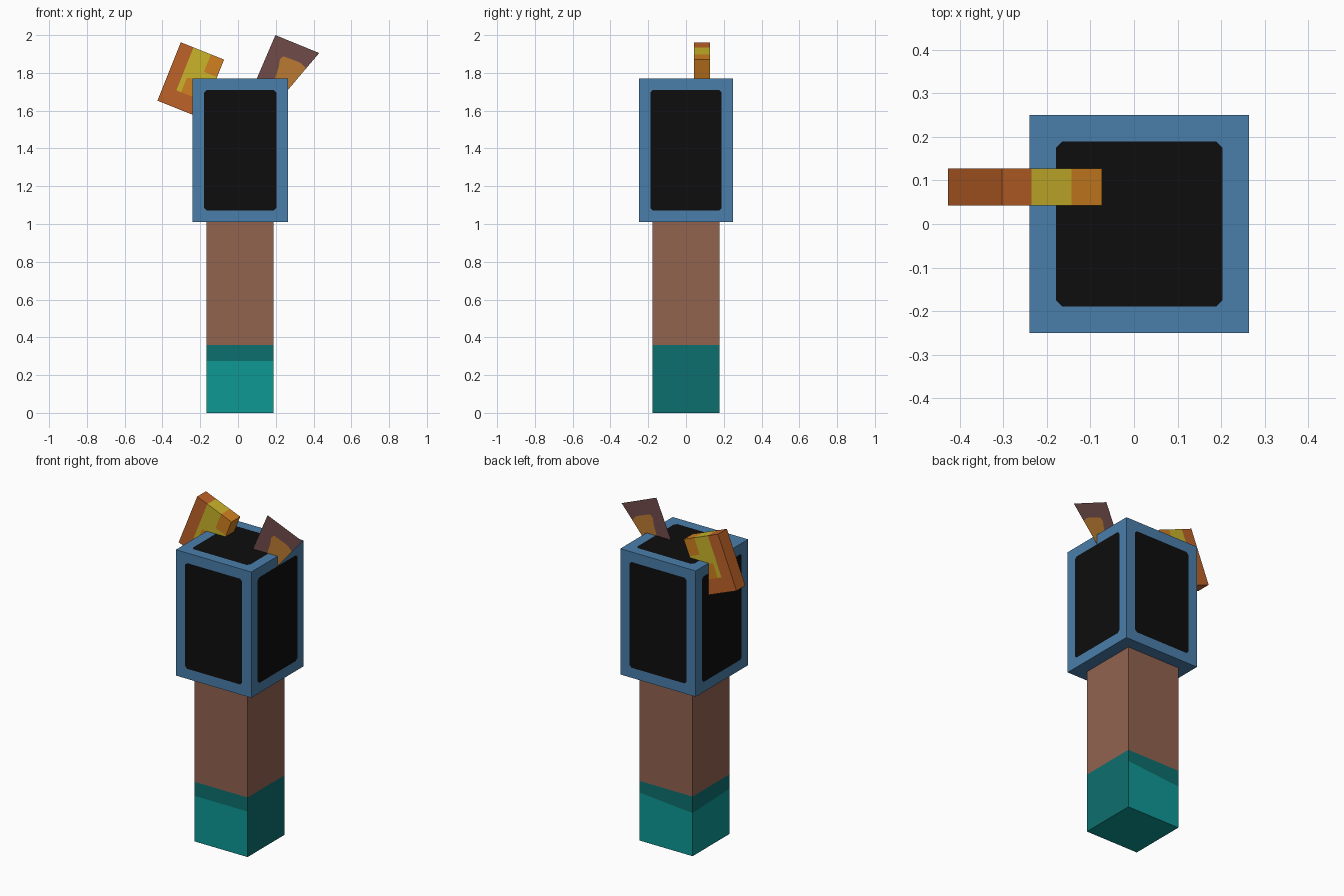
import bpy, bmesh, math
from mathutils import Vector

if "Cube" in bpy.data.objects:
    bpy.data.objects.remove(bpy.data.objects["Cube"], do_unlink=True)


def material(name, rgb):
    lin = [(c / 255 / 12.92) if c < 11 else ((c / 255 + 0.055) / 1.055) ** 2.4 for c in rgb]
    m = bpy.data.materials.new(name)
    m.use_nodes = True
    m.diffuse_color = (*lin, 1)
    bsdf = m.node_tree.nodes["Principled BSDF"]
    bsdf.inputs["Base Color"].default_value = (*lin, 1)
    bsdf.inputs["Roughness"].default_value = 0.9
    return m


BLUE = material("blue", (74, 126, 170))
BLACK = material("black", (13, 13, 13))
BROWN = material("brown", (145, 99, 79))
TEAL = material("teal", (14, 152, 149))
DARK_TEAL = material("dark teal", (13, 110, 110))
ORANGE = material("burnt orange", (190, 98, 40))
YELLOW = material("yellow", (202, 180, 42))
AMBER = material("amber", (208, 128, 32))
PLUM = material("plum brown", (112, 76, 73))
OCHRE = material("ochre", (186, 122, 50))


def finish(name, bm, mats, recalc=True):
    if recalc:
        bmesh.ops.recalc_face_normals(bm, faces=bm.faces[:])
    me = bpy.data.meshes.new(name)
    bm.to_mesh(me)
    bm.free()
    for m in mats:
        me.materials.append(m)
    ob = bpy.data.objects.new(name, me)
    bpy.context.collection.objects.link(ob)
    return ob


def box(lo, hi):
    bm = bmesh.new()
    bmesh.ops.create_cube(bm, size=1)
    for v in bm.verts:
        v.co = Vector([(a + b) / 2 + c * (b - a) for a, b, c in zip(lo, hi, v.co)])
    return bm


# Head: blue case with a clipped-corner black panel on the sides and top
bm = box((-0.24, -0.25, 1.01), (0.264, 0.25, 1.77))
panels = [f for f in bm.faces if f.normal.z > -0.5]
for f in panels:
    bmesh.ops.inset_individual(bm, faces=[f], thickness=0.086)
corners = list({v for f in panels for v in f.verts})
bmesh.ops.bevel(bm, geom=corners, offset=0.014, offset_type='OFFSET',
                segments=1, affect='VERTICES')
for f in bm.faces:
    f.material_index = 1 if len(f.verts) == 8 else 0
finish("head_case", bm, [BLUE, BLACK])

# Column: brown upper part
X0, X1, Y = -0.168, 0.188, 0.177
finish("column", box((X0, -Y, 0.36), (X1, Y, 1.01)), [BROWN])

# Foot: teal with a dark band of uneven height, fully dark on the +x side
bm = bmesh.new()
ring = [(X0, -Y, 0.275), (X1, -Y, 0.275), (X1, Y, 0.29), (X0, Y, 0.26)]
levels = [[bm.verts.new((x, y, z)) for x, y, z in
           [(p[0], p[1], h if h is not None else p[2]) for p in ring]]
          for h in (0, None, 0.36)]
for k in range(2):
    for i in range(4):
        j = (i + 1) % 4
        f = bm.faces.new((levels[k][i], levels[k][j], levels[k + 1][j], levels[k + 1][i]))
        f.material_index = 1 if k == 1 or i == 1 else 0
bm.faces.new(levels[0][::-1])
bm.faces.new(levels[2]).material_index = 1
finish("foot", bm, [TEAL, DARK_TEAL])

# Tilted block: patchwork grid on both broad faces, u along the top, v downward
us = [0, 0.073, 0.10, 0.172, 0.247]
vs = [0, 0.10, 0.185, 0.245, 0.333]
pattern = ["OYYA", "OYYY", "OYAA", "OOOO"]
tilt = math.radians(-21.8)
u_dir = Vector((math.cos(tilt), 0, math.sin(tilt)))
v_dir = Vector((math.sin(tilt), 0, -math.cos(tilt)))
top_left = Vector((-0.303, 0, 1.962))
bm = bmesh.new()
sheets = []
for y in (0.043, 0.127):
    grid = []
    for r, v in enumerate(vs):
        slope = -0.23 if r == 2 else 0
        grid.append([bm.verts.new(top_left + u_dir * u + v_dir * (v + slope * u) + Vector((0, y, 0)))
                     for u in us])
    sheets.append(grid)
    for r in range(4):
        for c in range(4):
            f = bm.faces.new((grid[r][c], grid[r][c + 1], grid[r + 1][c + 1], grid[r + 1][c]))
            f.material_index = "OYA".index(pattern[r][c])
a, b = sheets
for i in range(4):
    rims = [((0, i), (0, i + 1), pattern[0][i]),     # top edge
            ((4, i), (4, i + 1), "O"),               # bottom edge
            ((i, 0), (i + 1, 0), "O"),               # outer end
            ((i, 4), (i + 1, 4), "AAAO"[i])]         # inner end
    for (r, c), (s, d), key in rims:
        f = bm.faces.new((a[r][c], a[s][d], b[s][d], b[r][c]))
        f.material_index = "OYA".index(key)
finish("tilted_block", bm, [ORANGE, YELLOW, AMBER])

# Flag: thin upright sheet with an ochre patch in its lower corner
bm = bmesh.new()


def points(coords):
    return [bm.verts.new((x, 0, z)) for x, z in coords]


seam = points([(0.36, 1.823), (0.335, 1.85), (0.315, 1.86), (0.24, 1.888),
               (0.222, 1.872), (0.215, 1.83), (0.195, 1.77), (0.175, 1.69)])
outer = points([(0.065, 1.69), (0.198, 2.0), (0.43, 1.905)])
tip = points([(0.248, 1.69)])
bm.faces.new(seam + outer)
bm.faces.new(seam[::-1] + tip).material_index = 1
finish("flag", bm, [PLUM, OCHRE])
